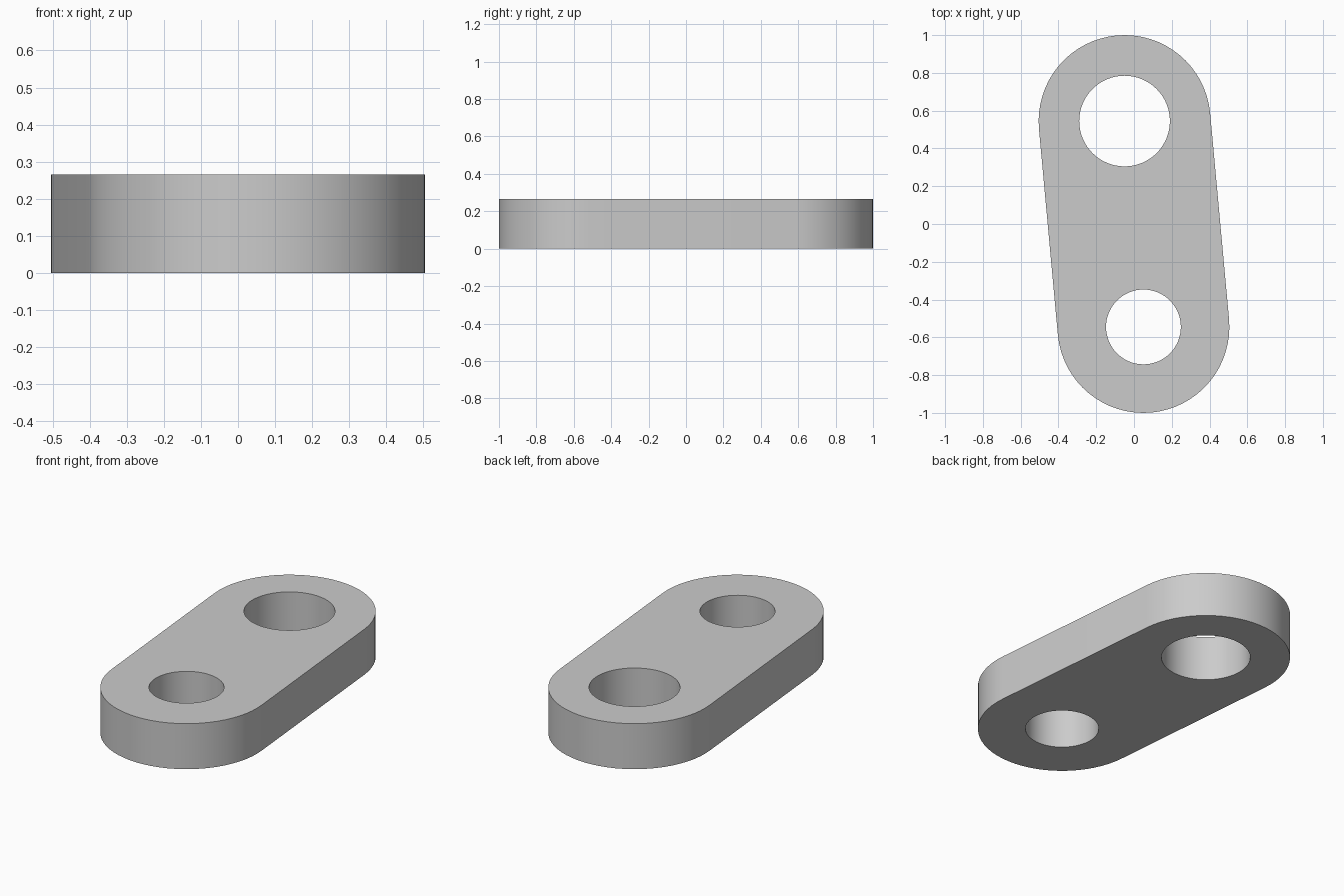
import bpy
import bmesh
from math import atan2, cos, sin, pi, radians
from mathutils import Vector

cube = bpy.data.objects.get("Cube")
if cube:
    bpy.data.objects.remove(cube)

HEIGHT = 0.265
END_RADIUS = 0.455
BACK = Vector((-0.05, 0.545, 0))
FRONT = -BACK
SEGMENTS = 64


def arc(centre, radius, start, sweep, count):
    """Points along an arc, both ends included."""
    angles = (start + sweep * i / count for i in range(count + 1))
    return [centre + Vector((cos(a), sin(a), 0)) * radius for a in angles]


def add_loop(bm, points):
    """Closed loop of edges through the points."""
    verts = [bm.verts.new(p) for p in points]
    return [bm.edges.new((v, verts[i - 1])) for i, v in enumerate(verts)]


bm = bmesh.new()

# Outline: two half circles joined by straight sides
axis = BACK - FRONT
side = atan2(axis.y, axis.x) - pi / 2
outline = arc(BACK, END_RADIUS, side, pi, SEGMENTS // 2)
outline += arc(FRONT, END_RADIUS, side + pi, pi, SEGMENTS // 2)
edges = add_loop(bm, outline)

# Pin holes: a large one at the back, a smaller one at the front
for centre, radius in ((BACK, 0.24), (FRONT, 0.198)):
    edges += add_loop(bm, arc(centre, radius, 0, 2 * pi, SEGMENTS)[:-1])

# Fill the pierced profile and raise it into a plate
bmesh.ops.triangle_fill(bm, edges=edges, use_beauty=True, normal=(0, 0, 1))
raised = bmesh.ops.extrude_face_region(bm, geom=bm.faces[:], use_keep_orig=True)
top = [g for g in raised["geom"] if isinstance(g, bmesh.types.BMVert)]
bmesh.ops.translate(bm, verts=top, vec=(0, 0, HEIGHT))
bmesh.ops.recalc_face_normals(bm, faces=bm.faces[:])

mesh = bpy.data.meshes.new("link_plate")
bm.to_mesh(mesh)
bm.free()
plate = bpy.data.objects.new("link_plate", mesh)
bpy.context.collection.objects.link(plate)

# Plain grey finish
grey = bpy.data.materials.new("plain_grey")
grey.use_nodes = True
colour = (0.6, 0.6, 0.6, 1)
grey.diffuse_color = colour
grey.node_tree.nodes["Principled BSDF"].inputs["Base Color"].default_value = colour
mesh.materials.append(grey)

# Smooth walls with crisp rims
bpy.ops.object.select_all(action="DESELECT")
plate.select_set(True)
bpy.context.view_layer.objects.active = plate
bpy.ops.object.shade_smooth_by_angle(angle=radians(30))
